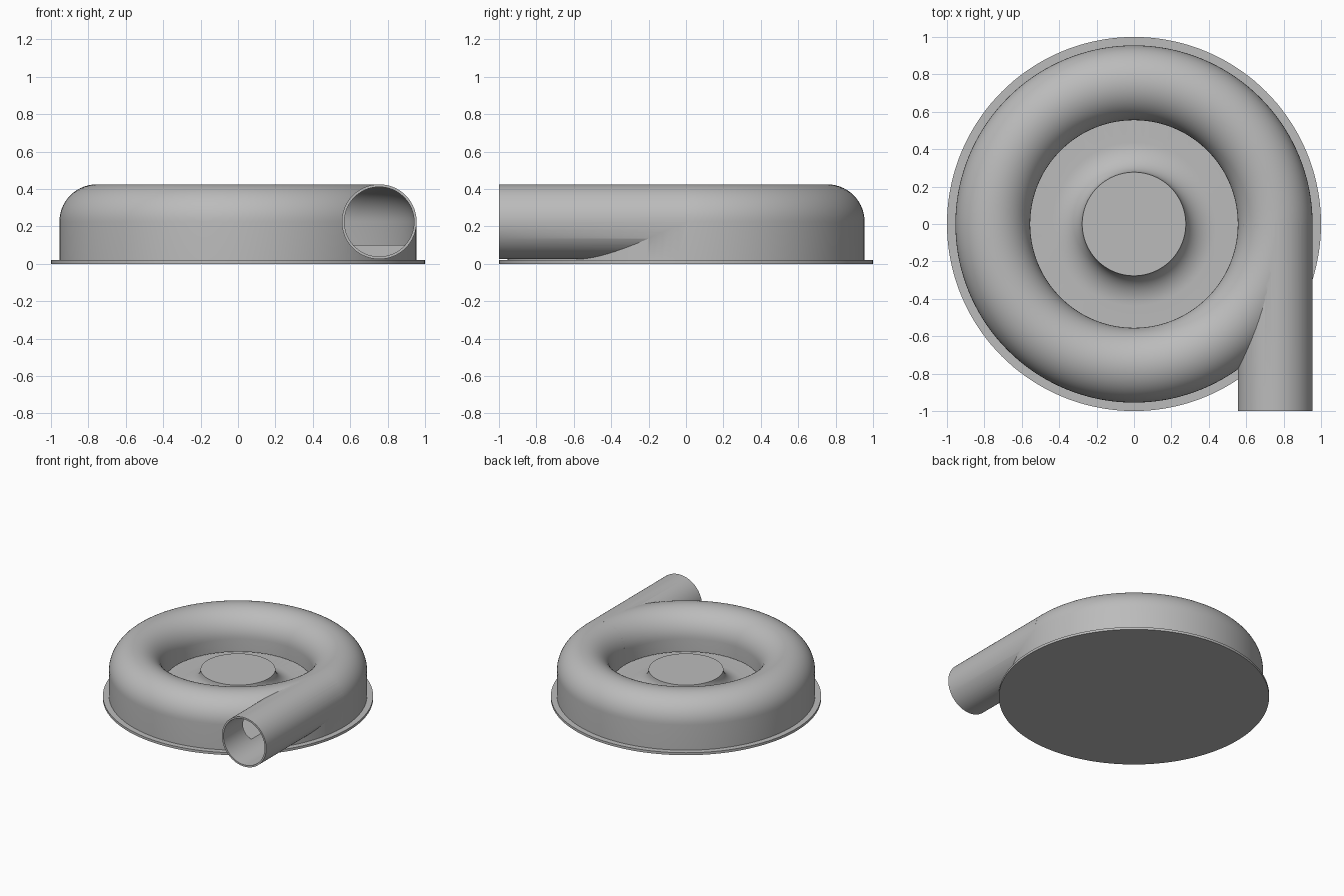
import bpy, bmesh
from math import pi, cos, sin, tau, radians
from mathutils import Matrix, Vector

if "Cube" in bpy.data.objects:
    bpy.data.objects.remove(bpy.data.objects["Cube"])

RING, AXIS_Z, TUBE, BORE = 0.755, 0.225, 0.2, 0.186   # volute and pipe sizes
FLOOR = 0.1

metal = bpy.data.materials.new("grey_metal")
metal.use_nodes = True
grey = (0.5, 0.5, 0.5, 1)
metal.diffuse_color = grey
metal.node_tree.nodes["Principled BSDF"].inputs["Base Color"].default_value = grey


def finish(name, bm):
    bmesh.ops.remove_doubles(bm, verts=bm.verts, dist=1e-5)
    bmesh.ops.recalc_face_normals(bm, faces=bm.faces)
    mesh = bpy.data.meshes.new(name)
    bm.to_mesh(mesh)
    bm.free()
    mesh.materials.append(metal)
    obj = bpy.data.objects.new(name, mesh)
    bpy.context.collection.objects.link(obj)
    return obj


def lathe(name, profile, closed=False, steps=144):
    bm = bmesh.new()
    verts = [bm.verts.new((r, 0, z)) for r, z in profile]
    pairs = list(zip(verts, verts[1:]))
    if closed:
        pairs.append((verts[-1], verts[0]))
    edges = [bm.edges.new(p) for p in pairs]
    bmesh.ops.spin(bm, geom=verts + edges, cent=(0, 0, 0), axis=(0, 0, 1),
                   angle=tau, steps=steps, use_duplicate=False)
    return finish(name, bm)


def rod(name, radius, y0, y1):
    bm = bmesh.new()
    place = Matrix.Translation((RING, (y0 + y1) / 2, AXIS_Z)) @ Matrix.Rotation(pi / 2, 4, "X")
    bmesh.ops.create_cone(bm, cap_ends=True, segments=96, radius1=radius,
                          radius2=radius, depth=y1 - y0, matrix=place)
    return finish(name, bm)


def arch(radius, n=28):
    # half circle from the inner side over the top to the outer side
    return [(RING - radius * cos(pi * i / n), AXIS_Z + radius * sin(pi * i / n))
            for i in range(n + 1)]


def combine(target, tool, operation):
    mod = target.modifiers.new("join", "BOOLEAN")
    mod.object, mod.operation, mod.solver = tool, operation, "EXACT"
    bpy.context.view_layer.objects.active = target
    bpy.ops.object.modifier_apply(modifier=mod.name)
    bpy.data.objects.remove(tool)


# Housing: hub, concave flare, floor, rounded volute, wall and base flange
hub_r, hub_z, flare_w = 0.277, 0.235, 0.16
flare = [(hub_r + flare_w * (1 - cos(a)), hub_z - (hub_z - FLOOR) * sin(a))
         for a in (pi / 2 * i / 12 for i in range(13))]
housing = lathe("blower_housing",
                [(0, hub_z)] + flare + [(RING - TUBE, FLOOR)] + arch(TUBE)
                + [(RING + TUBE, 0.02), (1, 0.02), (1, 0), (0, 0)])

# Outlet pipe leaving on a tangent
combine(housing, rod("outlet_pipe", TUBE, -1, 0), "UNION")

# Hollow volute with a narrow slot towards the hub
cavity = lathe("volute_cavity",
               [(RING - TUBE - 0.01, FLOOR), (RING - TUBE - 0.01, FLOOR + 0.02),
                (RING - BORE, FLOOR + 0.02)] + arch(BORE) + [(RING + BORE, FLOOR)], True)
combine(housing, cavity, "DIFFERENCE")
combine(housing, rod("pipe_bore", BORE, -1.1, 0), "DIFFERENCE")

# Smooth shading with crisp rims
bpy.ops.object.select_all(action="DESELECT")
housing.select_set(True)
bpy.context.view_layer.objects.active = housing
bpy.ops.object.shade_smooth_by_angle(angle=radians(30))
